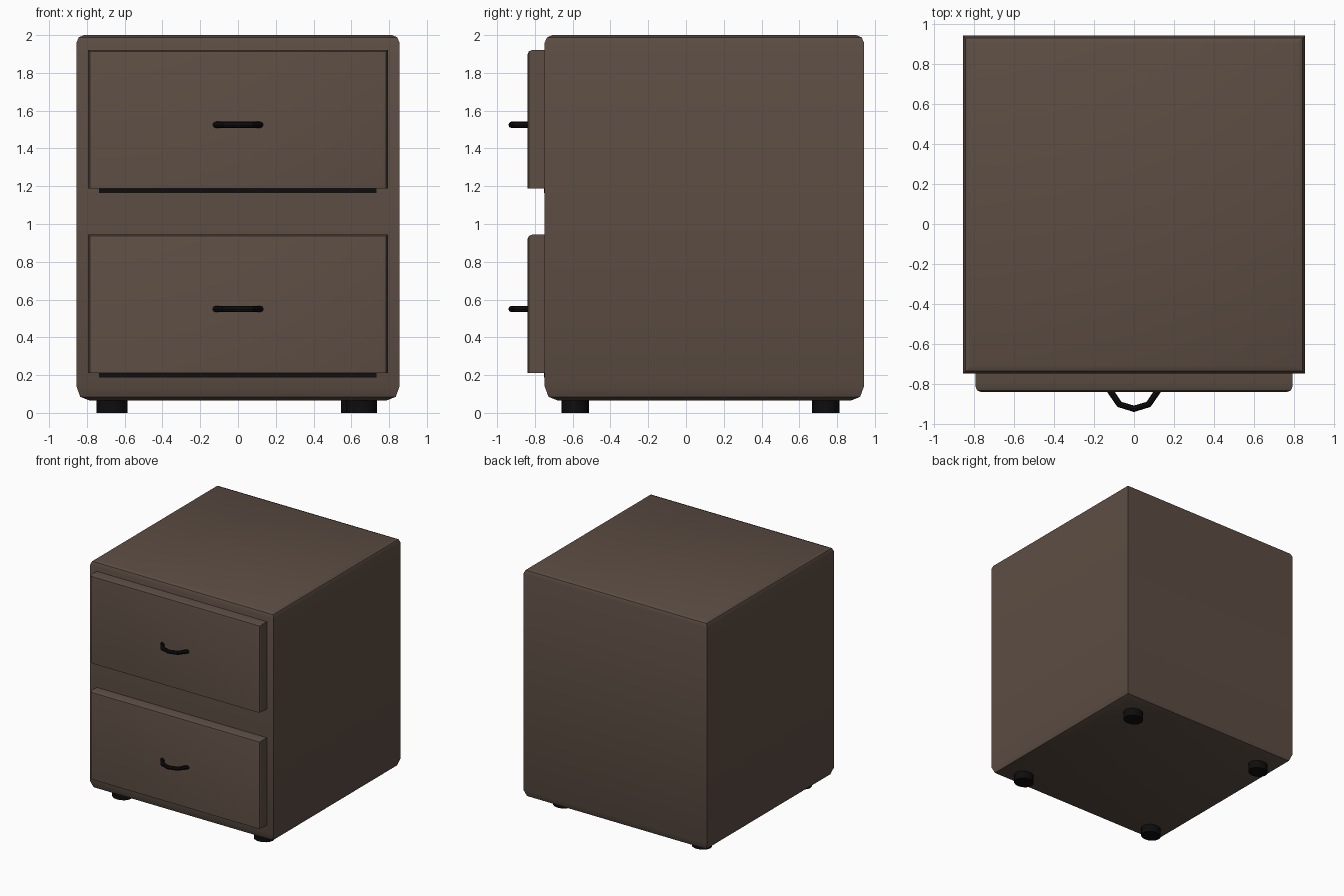
import bpy, bmesh, math

if "Cube" in bpy.data.objects:
    bpy.data.objects.remove(bpy.data.objects["Cube"])


def material(name, rgb):
    m = bpy.data.materials.new(name)
    m.diffuse_color = (*rgb, 1)
    m.use_nodes = True
    m.node_tree.nodes["Principled BSDF"].inputs["Base Color"].default_value = m.diffuse_color
    return m


BROWN = material("dark_brown_wood", (0.107, 0.074, 0.056))
BLACK = material("black_metal", (0.004, 0.004, 0.004))


def finish(name, bm, mat):
    bmesh.ops.recalc_face_normals(bm, faces=bm.faces)
    me = bpy.data.meshes.new(name)
    bm.to_mesh(me)
    bm.free()
    me.materials.append(mat)
    ob = bpy.data.objects.new(name, me)
    bpy.context.collection.objects.link(ob)
    bpy.ops.object.select_all(action='DESELECT')
    ob.select_set(True)
    bpy.context.view_layer.objects.active = ob
    bpy.ops.object.shade_smooth_by_angle(angle=math.radians(32))
    return ob


def loft(bm, rings):
    """Skin closed rings of points and cap both ends."""
    vs = [[bm.verts.new(p) for p in r] for r in rings]
    n = len(vs[0])
    for a, b in zip(vs, vs[1:]):
        for i in range(n):
            bm.faces.new((a[i], a[(i + 1) % n], b[(i + 1) % n], b[i]))
    bm.faces.new(vs[0])
    bm.faces.new(vs[-1])


def box(bm, x0, x1, y0, y1, z0, z1):
    loft(bm, [[(x0, y0, z), (x1, y0, z), (x1, y1, z), (x0, y1, z)] for z in (z0, z1)])


# Cabinet: rectangle lofted upward, with rounded top and tapered bottom edges
X, Y0, Y1 = 0.855, -0.748, 0.942
profile = [(0.065, 0.07), (0.085, 0.02), (0.14, 0), (1.96, 0), (1.988, 0.012), (2.0, 0.04)]
bm = bmesh.new()
loft(bm, [[(-X + d, Y0 + d, z), (X - d, Y0 + d, z), (X - d, Y1 - d, z), (-X + d, Y1 - d, z)]
          for z, d in profile])
finish("cabinet", bm, BROWN)

for label, z0, z1, hz in (("lower", 0.21, 0.945, 0.55), ("upper", 1.187, 1.922, 1.525)):
    # Drawer front: front edges rounded at the top and sides, square below
    bm = bmesh.new()
    yf = -0.84
    box(bm, -0.793, 0.793, yf, Y0 + 0.02, z0, z1)
    edges = [e for e in bm.edges if all(abs(v.co.y - yf) < 1e-4 for v in e.verts)
             and max(v.co.z for v in e.verts) > z1 - 1e-4]
    bmesh.ops.bevel(bm, geom=edges, offset=0.028, segments=2, profile=0.5, affect='EDGES')
    finish(label + "_drawer", bm, BROWN)

    # Dark gap below the drawer
    bm = bmesh.new()
    box(bm, -0.735, 0.732, Y0 - 0.004, Y0 + 0.004, z0 - 0.022, z0)
    finish(label + "_gap", bm, BLACK)

    # Bow handle: tube along a short path
    path = [(-0.122, -0.83), (-0.073, -0.902), (0, -0.924), (0.073, -0.902), (0.122, -0.83)]
    rings = []
    for i, (x, y) in enumerate(path):
        a, b = path[max(i - 1, 0)], path[min(i + 1, 4)]
        t = math.atan2(b[1] - a[1], b[0] - a[0])
        rings.append([(x - math.sin(t) * 0.016 * math.cos(k), y + math.cos(t) * 0.016 * math.cos(k),
                       hz + 0.017 * math.sin(k)) for k in [j * math.tau / 8 for j in range(8)]])
    bm = bmesh.new()
    loft(bm, rings)
    finish(label + "_handle", bm, BLACK)

# Feet: short, slightly oval discs
for name, x, y in (("front_left", -0.667, -0.586), ("front_right", 0.653, -0.586),
                   ("back_left", -0.667, 0.74), ("back_right", 0.628, 0.74)):
    bm = bmesh.new()
    loft(bm, [[(x + 0.082 * math.cos(j * math.tau / 16), y + 0.072 * math.sin(j * math.tau / 16), z)
               for j in range(16)] for z in (0, 0.075)])
    finish(name + "_foot", bm, BLACK)
